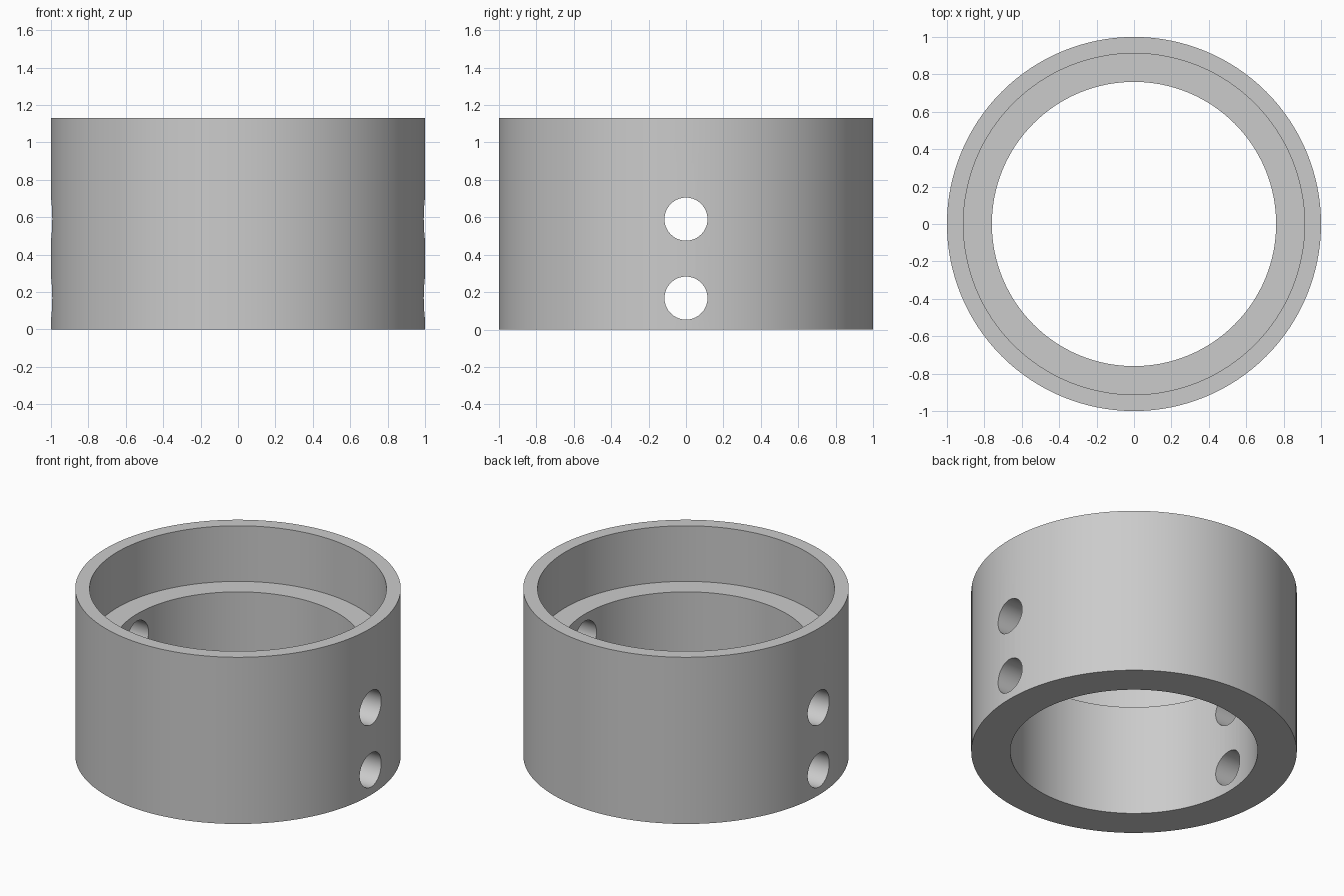
import bpy
import bmesh
import math

cube = bpy.data.objects.get("Cube")
if cube:
    bpy.data.objects.remove(cube, do_unlink=True)

OUTER, BORE, RECESS = 1.0, 0.76, 0.912
HEIGHT, LEDGE = 1.13, 0.753
HOLE_RADIUS = 0.115
HOLE_HEIGHTS = (0.168, 0.59)
SEGMENTS = 128

# Single grey finish
grey = bpy.data.materials.new("plain grey")
grey.use_nodes = True
colour = (0.6, 0.6, 0.6, 1)
grey.diffuse_color = colour
grey.node_tree.nodes["Principled BSDF"].inputs["Base Color"].default_value = colour


def lathe(name, profile):
    """Revolve a closed (radius, height) profile around the z axis."""
    bm = bmesh.new()
    verts = [bm.verts.new((r, 0, z)) for r, z in profile]
    edges = [bm.edges.new((v, verts[i - 1])) for i, v in enumerate(verts)]
    bmesh.ops.spin(bm, geom=verts + edges, axis=(0, 0, 1), cent=(0, 0, 0),
                   angle=math.tau, steps=SEGMENTS, use_merge=True)
    bmesh.ops.remove_doubles(bm, verts=bm.verts, dist=0.0001)
    bmesh.ops.recalc_face_normals(bm, faces=bm.faces)
    mesh = bpy.data.meshes.new(name)
    bm.to_mesh(mesh)
    bm.free()
    mesh.materials.append(grey)
    obj = bpy.data.objects.new(name, mesh)
    bpy.context.collection.objects.link(obj)
    return obj


# Collar with a stepped bore: wide recess above, narrower bore below
collar = lathe("stepped_collar", [
    (BORE, 0), (OUTER, 0), (OUTER, HEIGHT),
    (RECESS, HEIGHT), (RECESS, LEDGE), (BORE, LEDGE)])

# Two cross holes drilled through both walls along x
for z in HOLE_HEIGHTS:
    bpy.ops.mesh.primitive_cylinder_add(
        vertices=64, radius=HOLE_RADIUS, depth=2.4,
        location=(0, 0, z), rotation=(0, math.pi / 2, 0))
    drill = bpy.context.object
    drill.name = "hole_cutter"
    drill.hide_render = True
    drill.data.materials.append(grey)
    cut = collar.modifiers.new("cross hole", 'BOOLEAN')
    cut.operation = 'DIFFERENCE'
    cut.solver = 'EXACT'
    cut.object = drill
    bpy.ops.object.select_all(action='DESELECT')
    collar.select_set(True)
    bpy.context.view_layer.objects.active = collar
    bpy.ops.object.modifier_apply(modifier=cut.name)
    bpy.data.objects.remove(drill, do_unlink=True)

# Smooth walls with crisp rims
bpy.ops.object.shade_smooth_by_angle(angle=math.radians(30))
